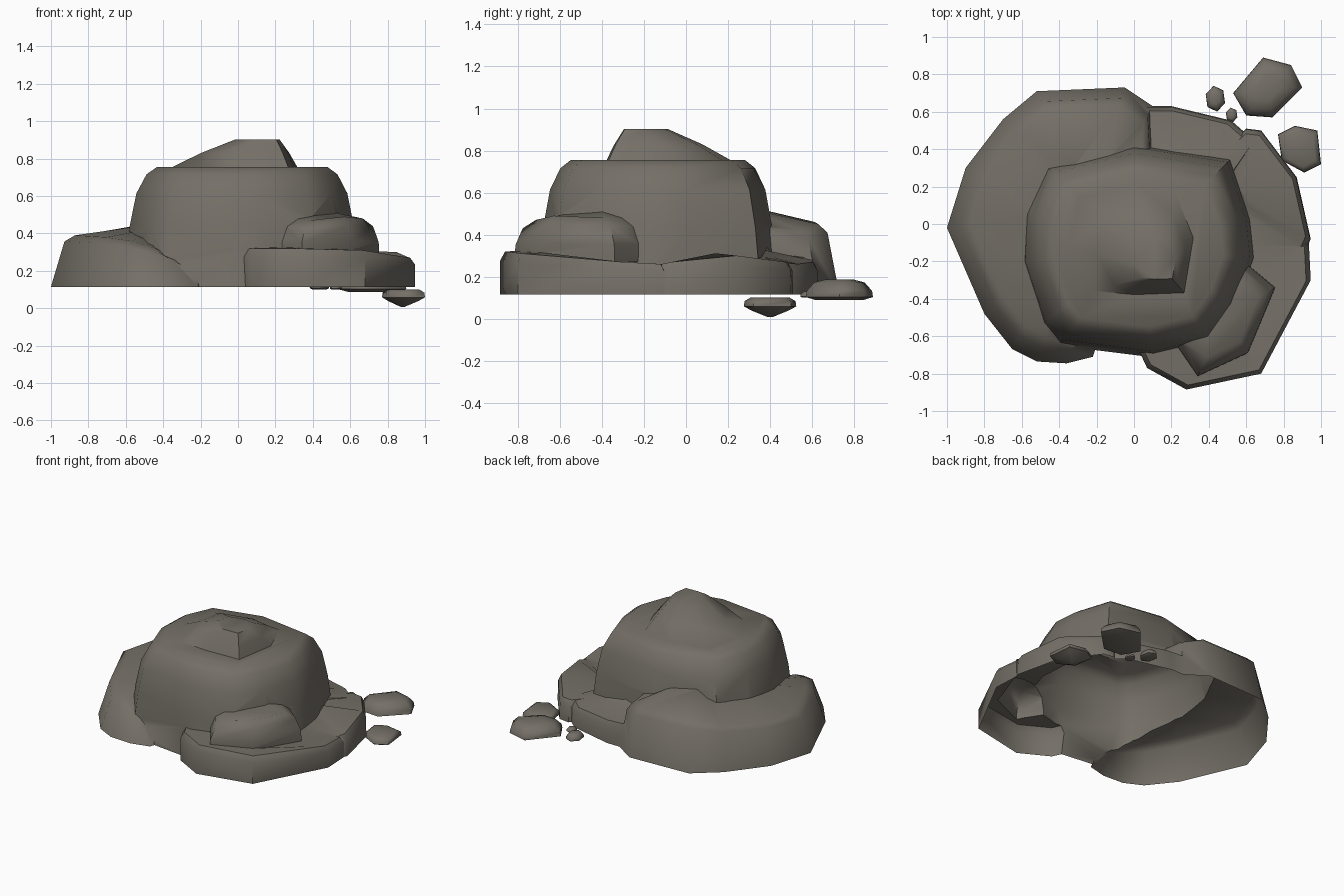
import bpy, bmesh, math

if "Cube" in bpy.data.objects:
    bpy.data.objects.remove(bpy.data.objects["Cube"])

stone = bpy.data.materials.new("grey_brown_stone")
stone.diffuse_color = (0.175, 0.16, 0.135, 1)
stone.use_nodes = True
stone.node_tree.nodes["Principled BSDF"].inputs["Base Color"].default_value = stone.diffuse_color


def select(ob):
    bpy.ops.object.select_all(action='DESELECT')
    ob.select_set(True)
    bpy.context.view_layer.objects.active = ob


def smooth(ob, angle):
    select(ob)
    bpy.ops.object.shade_smooth_by_angle(angle=math.radians(angle))


def rock(name, centre, base, outline, profile):
    """Loft an outline of (x, y, height) through (scale, height fraction) rings."""
    cx, cy = centre
    n = len(outline)
    verts = [(cx + (x - cx) * s, cy + (y - cy) * s, base + (h - base) * f)
             for s, f in profile for x, y, h in outline]
    faces = []
    for r in range(len(profile) - 1):
        for i in range(n):
            j = (i + 1) % n
            faces.append((r * n + i, r * n + j, (r + 1) * n + j, (r + 1) * n + i))
    faces.append(tuple(range(len(verts) - n, len(verts))))
    faces.append(tuple(reversed(range(n))))
    mesh = bpy.data.meshes.new(name)
    mesh.from_pydata(verts, [], faces)
    mesh.materials.append(stone)
    ob = bpy.data.objects.new(name, mesh)
    bpy.context.collection.objects.link(ob)
    return ob


def fuse(body, part):
    """Union a part into the body so that they share one skin."""
    mod = body.modifiers.new("fuse", 'BOOLEAN')
    mod.operation = 'UNION'
    mod.solver = 'EXACT'
    mod.object = part
    select(body)
    bpy.ops.object.modifier_apply(modifier=mod.name)
    bpy.data.objects.remove(part)


FLOOR = 0.115

# Central boulder
plan = [(-0.46, 0.3), (-0.57, 0.05), (-0.58, -0.2), (-0.47, -0.52), (-0.38, -0.62),
        (0.1, -0.68), (0.4, -0.61), (0.53, -0.43), (0.62, -0.18), (0.6, 0.02),
        (0.5, 0.33), (0.0, 0.41)]
boulder = rock("rock_mass", (0.03, -0.13), FLOOR, [(x, y, 0.755) for x, y in plan],
               [(1.06, 0), (1.0, 0.5), (0.94, 0.78), (0.85, 0.94), (0.76, 1.0)])

# Crown slab on the boulder
plan = [(0.22, 0.18), (0.0, 0.22), (-0.3, 0.15), (-0.36, -0.12), (-0.22, -0.36),
        (0.0, -0.38), (0.27, -0.37), (0.32, -0.07)]
fuse(boulder, rock("crown", (0.17, -0.25), 0.75, [(x, y, 0.902) for x, y in plan],
                   [(1.0, 0), (0.7, 0.52), (0.35, 1.0)]))

# Broad shoulder wrapping the left side and back
fuse(boulder, rock(
    "left_shoulder", (-0.2, 0.1), FLOOR,
    [(0.12, 0.3, .44), (0.1, 0.63, .42), (-0.05, 0.73, .45), (-0.52, 0.71, .46),
     (-0.7, 0.56, .42), (-0.9, 0.3, .40), (-1.0, -0.02, .39), (-0.8, -0.48, .38),
     (-0.65, -0.67, .36), (-0.52, -0.735, .33), (-0.36, -0.745, .27),
     (-0.22, -0.71, .2), (-0.15, -0.5, .2)],
    [(1.0, 0), (0.91, 0.88), (0.84, 1.0), (0.36, 1.2)]))

# Low ledges around the right side
fuse(boulder, rock(
    "front_right_ledge", (0.45, -0.4), FLOOR,
    [(0.0, -0.62, .32), (0.07, -0.77, .32), (0.28, -0.885, .32), (0.68, -0.8, .31),
     (0.945, -0.3, .27), (0.935, -0.105, .26), (0.56, -0.09, .26)],
    [(1.0, 0), (1.0, 0.78), (0.95, 1.0), (0.35, 1.05)]))
fuse(boulder, rock(
    "right_ledge", (0.55, 0.12), FLOOR,
    [(0.53, -0.14, .26), (0.92, -0.135, .26), (0.945, -0.08, .27), (0.87, 0.25, .30),
     (0.68, 0.5, .27), (0.6, 0.51, .27), (0.38, 0.3, .28)],
    [(1.0, 0), (0.99, 0.75), (0.93, 1.0), (0.15, 1.06)]))
fuse(boulder, rock(
    "back_ledge", (0.32, 0.36), FLOOR,
    [(0.66, 0.43, .27), (0.52, 0.553, .26), (0.2, 0.63, .27),
     (0.02, 0.63, .28), (0.0, 0.25, .32), (0.5, 0.2, .3)],
    [(1.0, 0), (0.98, 0.75), (0.9, 1.0), (0.2, 1.15)]))

# Stone resting on the front right ledge
fuse(boulder, rock(
    "upper_stone", (0.48, -0.5), 0.27,
    [(0.22, -0.64, .48), (0.34, -0.815, .47), (0.61, -0.69, .49), (0.755, -0.34, .48),
     (0.6, -0.21, .48), (0.4, -0.36, .53)],
    [(1.0, 0), (0.99, 0.4), (0.88, 0.8), (0.68, 1.0)]))

# Open the underside of the fused mass
bm = bmesh.new()
bm.from_mesh(boulder.data)
under = [f for f in bm.faces if f.calc_center_median().z < FLOOR + 0.002]
bmesh.ops.delete(bm, geom=under, context='FACES')
bm.to_mesh(boulder.data)
bm.free()
smooth(boulder, 50)

# Loose pebbles at the back right
flat = [(0.7, 0), (1.0, 0.15), (0.97, 0.45), (0.75, 0.85), (0.4, 1.0)]
pointed = [(0.1, 0), (0.7, 0.33), (1.0, 0.55), (0.97, 0.82), (0.75, 1.0)]


def pebble(name, centre, low, high, profile, plan):
    smooth(rock(name, centre, low, [(x, y, high) for x, y in plan], profile), 60)


pebble("large_pebble", (0.72, 0.73), 0.088, 0.187, flat,
       [(0.69, 0.89), (0.53, 0.7), (0.6, 0.58), (0.74, 0.57), (0.9, 0.73), (0.84, 0.85)])
pebble("medium_pebble", (0.88, 0.40), 0.008, 0.10, pointed,
       [(0.86, 0.525), (0.77, 0.48), (0.79, 0.34), (0.91, 0.275), (1.0, 0.32), (0.98, 0.5)])
for name, x, y, rx, ry, high in [("small_pebble", .435, .67, .055, .07, .15),
                                 ("tiny_pebble", .522, .583, .033, .04, .13)]:
    angles = [math.radians(100 + 60 * k) for k in range(6)]
    pebble(name, (x, y), 0.1, high, flat,
           [(x + rx * math.cos(a), y + ry * math.sin(a)) for a in angles])
